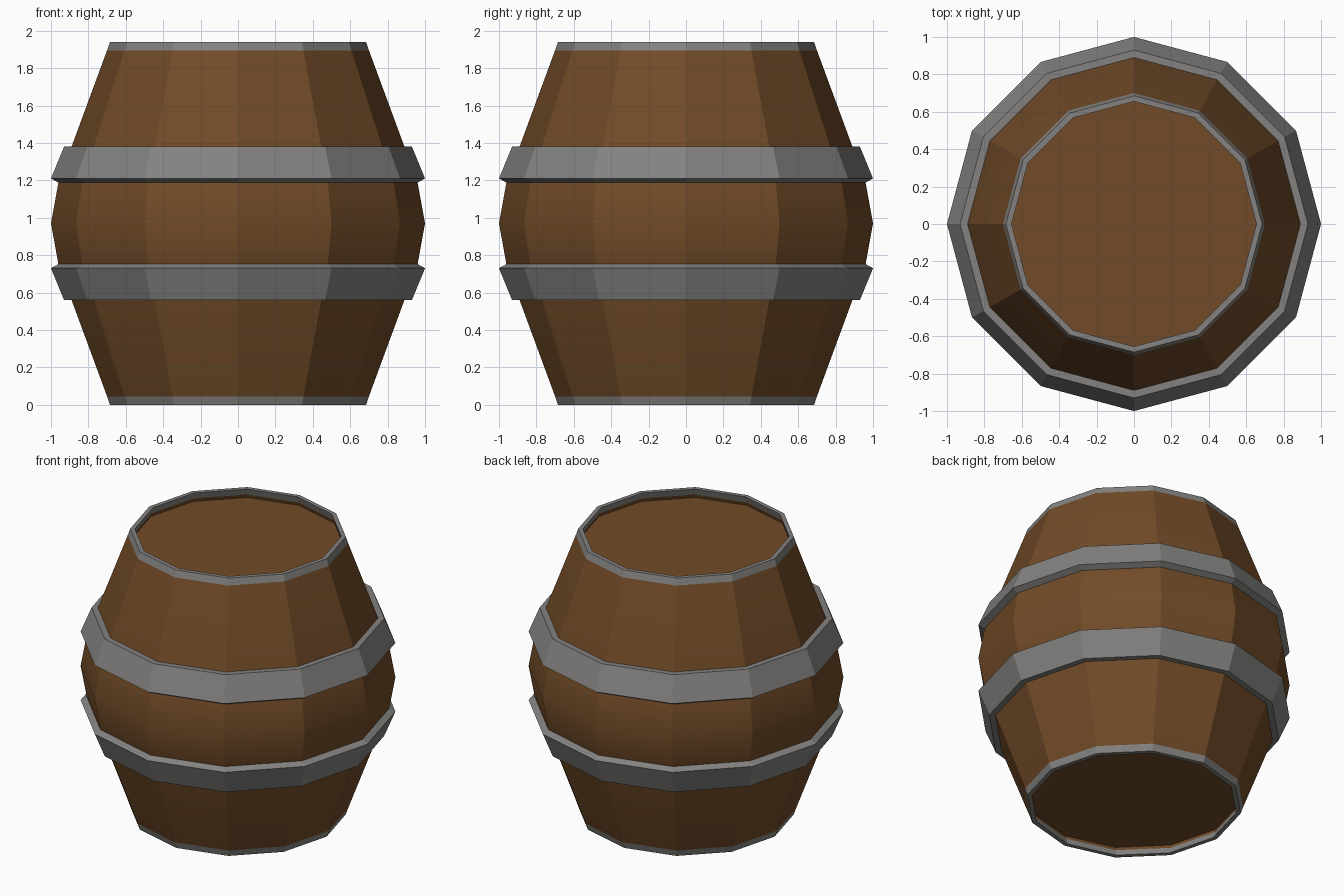
import bpy, bmesh, math

if "Cube" in bpy.data.objects:
    bpy.data.objects.remove(bpy.data.objects["Cube"])

SIDES = 12
H = 1.94  # overall height


def material(name, rgb):
    m = bpy.data.materials.new(name)
    m.diffuse_color = (*rgb, 1)
    m.use_nodes = True
    m.node_tree.nodes["Principled BSDF"].inputs["Base Color"].default_value = m.diffuse_color
    return m


wood = material("brown wood", (0.165, 0.070, 0.021))
metal = material("grey metal", (0.228, 0.225, 0.217))


def lathe(name, profile, mat):
    """Sweep a closed (radius, z) profile around the z axis."""
    bm = bmesh.new()
    rings = []
    for i in range(SIDES):
        a = 2 * math.pi * i / SIDES
        rings.append([bm.verts.new((r * math.cos(a), r * math.sin(a), z)) for r, z in profile])
    n = len(profile)
    for i in range(SIDES):
        a, b = rings[i], rings[(i + 1) % SIDES]
        for j in range(n):
            k = (j + 1) % n
            bm.faces.new((a[j], b[j], b[k], a[k]))
    return finish(name, bm, mat)


def disc(name, radius, z, up, mat):
    bm = bmesh.new()
    vs = [bm.verts.new((radius * math.cos(2 * math.pi * i / SIDES),
                        radius * math.sin(2 * math.pi * i / SIDES), z)) for i in range(SIDES)]
    bm.faces.new(vs if up else vs[::-1])
    return finish(name, bm, mat, False)


def finish(name, bm, mat, recalc=True):
    if recalc:
        bmesh.ops.recalc_face_normals(bm, faces=bm.faces)
    me = bpy.data.meshes.new(name)
    bm.to_mesh(me)
    bm.free()
    me.materials.append(mat)
    ob = bpy.data.objects.new(name, me)
    bpy.context.collection.objects.link(ob)
    return ob


def flip(profile):
    return [(r, H - z) for r, z in profile]


# Staves: bulging wooden wall with thickness
upper = [(1.0, H / 2), (0.96, 1.19), (0.70, 1.895), (0.67, 1.895), (0.93, 1.18), (0.965, H / 2)]
lower = flip(upper)
staves = lathe("staves", upper[:4] + upper[4:] + lower[4:1:-1][0:1] + lower[3:0:-1], wood)
# keep the plank edges crisp, soften the vertical bulge
bpy.context.view_layer.objects.active = staves
staves.select_set(True)
bpy.ops.object.shade_smooth_by_angle(angle=math.radians(24))

# Metal end rims and wide hoops, mirrored about mid-height
rim = [(0.685, H), (0.70, 1.895), (0.67, 1.895), (0.655, H)]
hoop = [(0.885, 1.38), (0.93, 1.38), (1.0, 1.21), (0.955, 1.185)]
for label, shape in (("top", lambda p: p), ("bottom", flip)):
    lathe(label + "_rim", shape(rim), metal)
    lathe(label + "_hoop", shape(hoop), metal)

# Recessed wooden heads
disc("top_head", 0.675, 1.872, True, wood)
disc("bottom_head", 0.675, H - 1.872, False, wood)
